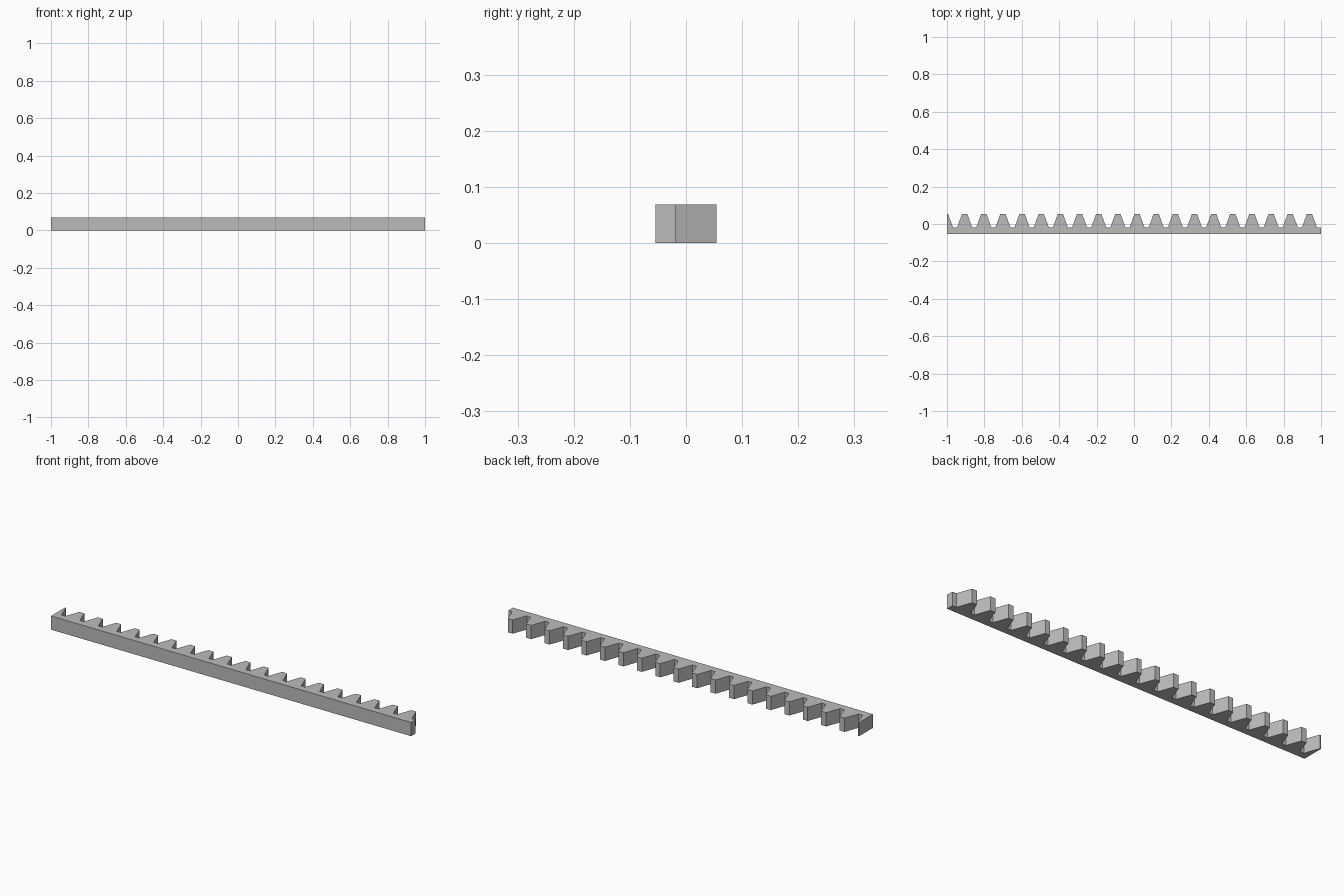
import bpy
import bmesh
import math

cube = bpy.data.objects.get("Cube")
if cube:
    bpy.data.objects.remove(cube, do_unlink=True)

# Rack proportions
MODULE = 0.0326
PITCH = math.pi * MODULE
SLOPE = math.tan(math.radians(20))
HALF_LENGTH, HALF_DEPTH, HEIGHT = 1.0, 0.0545, 0.069
TIP_Y = HALF_DEPTH
ROOT_Y = TIP_Y - 2.25 * MODULE
TIP_HALF = PITCH / 4 - MODULE * SLOPE
ROOT_HALF = PITCH / 4 + 1.25 * MODULE * SLOPE
TEETH = 19

# Plain steel colour
steel = bpy.data.materials.new("steel_grey")
steel.use_nodes = True
colour = (0.5, 0.5, 0.5, 1.0)
steel.diffuse_color = colour
steel.node_tree.nodes["Principled BSDF"].inputs["Base Color"].default_value = colour

# Outline: bar edge, whole teeth from +x to -x, then the tooth cut by the -x end
outline = [(-HALF_LENGTH, -HALF_DEPTH), (HALF_LENGTH, -HALF_DEPTH), (HALF_LENGTH, ROOT_Y)]
centre = HALF_LENGTH + ROOT_HALF
for i in range(TEETH):
    centre -= PITCH
    outline += [(centre + ROOT_HALF, ROOT_Y), (centre + TIP_HALF, TIP_Y),
                (centre - TIP_HALF, TIP_Y), (centre - ROOT_HALF, ROOT_Y)]
centre -= PITCH
outline += [(centre + ROOT_HALF, ROOT_Y), (centre + TIP_HALF, TIP_Y), (-HALF_LENGTH, TIP_Y)]

# Extrude the outline into the solid rack
bm = bmesh.new()
base = bm.faces.new([bm.verts.new((x, y, 0)) for x, y in outline])
result = bmesh.ops.extrude_face_region(bm, geom=[base], use_keep_orig=True)
top = [v for v in result["geom"] if isinstance(v, bmesh.types.BMVert)]
bmesh.ops.translate(bm, verts=top, vec=(0, 0, HEIGHT))
bmesh.ops.recalc_face_normals(bm, faces=bm.faces)

mesh = bpy.data.meshes.new("gear_rack")
bm.to_mesh(mesh)
bm.free()
mesh.materials.append(steel)
rack = bpy.data.objects.new("gear_rack", mesh)
bpy.context.collection.objects.link(rack)
